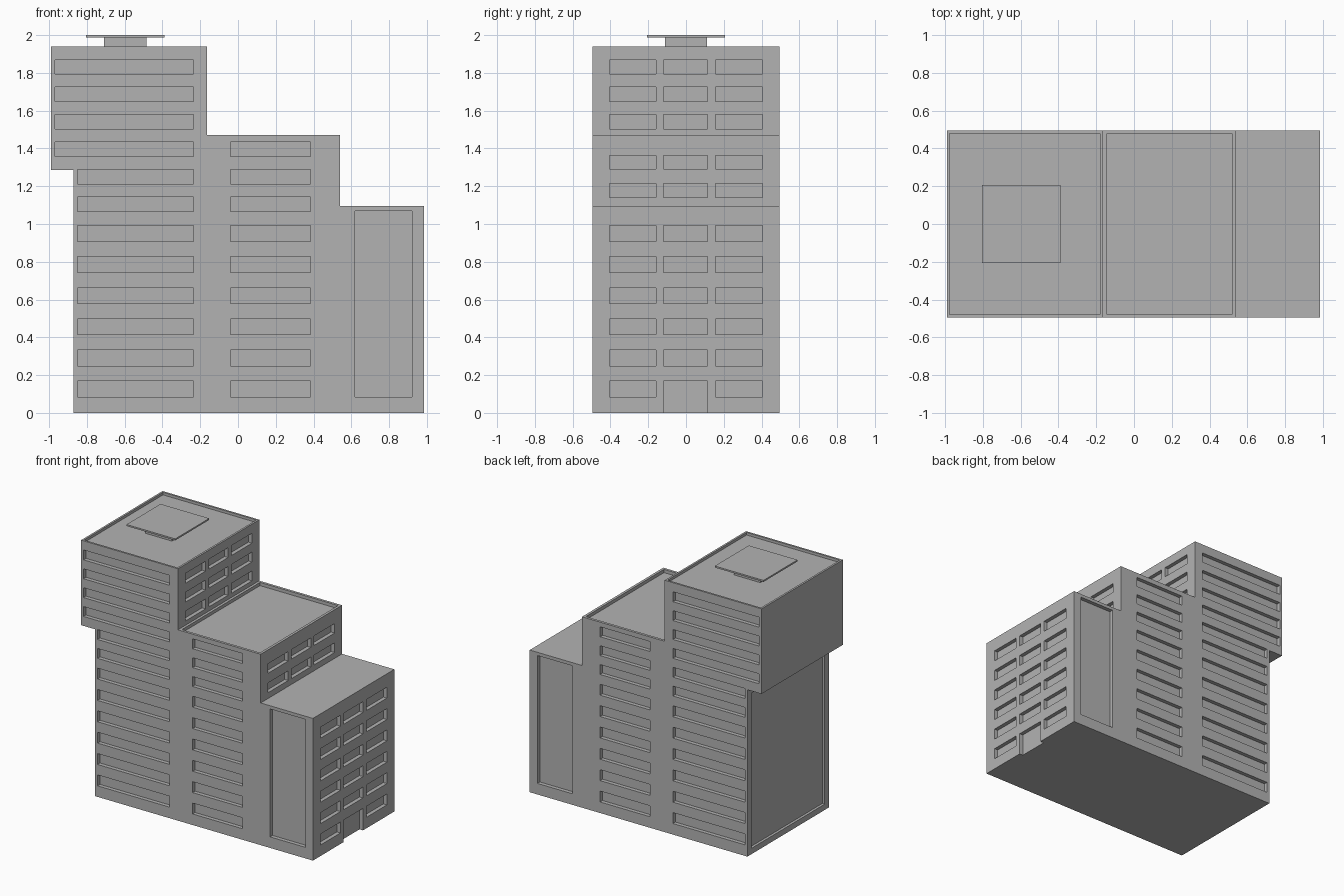
import bpy, bmesh
from mathutils import Matrix, Vector

if "Cube" in bpy.data.objects:
    bpy.data.objects.remove(bpy.data.objects["Cube"])

grey = bpy.data.materials.new("concrete_grey")
grey.use_nodes = True
colour = (0.45, 0.45, 0.45, 1)
grey.diffuse_color = colour
grey.node_tree.nodes["Principled BSDF"].inputs["Base Color"].default_value = colour

DEPTH, OUT, HALF = 0.03, 0.02, 0.495


def finish(bm, name):
    bmesh.ops.recalc_face_normals(bm, faces=bm.faces)
    mesh = bpy.data.meshes.new(name)
    bm.to_mesh(mesh)
    bm.free()
    mesh.materials.append(grey)
    obj = bpy.data.objects.new(name, mesh)
    bpy.context.collection.objects.link(obj)
    return obj


def add_box(bm, x, y, z):
    lo, hi = Vector((x[0], y[0], z[0])), Vector((x[1], y[1], z[1]))
    size = Matrix.Diagonal((*(hi - lo), 1))
    bmesh.ops.create_cube(bm, size=1, matrix=Matrix.Translation((lo + hi) / 2) @ size)


def box(name, x, y, z):
    bm = bmesh.new()
    add_box(bm, x, y, z)
    return finish(bm, name)


# Stepped building body, extruded from its front outline
outline = [(-0.87, 0), (0.985, 0), (0.985, 1.095), (0.54, 1.095), (0.54, 1.47),
           (-0.165, 1.47), (-0.165, 1.94), (-0.99, 1.94), (-0.99, 1.285), (-0.87, 1.285)]
bm = bmesh.new()
face = bm.faces.new([bm.verts.new((x, -HALF, z)) for x, z in outline])
side = bmesh.ops.extrude_face_region(bm, geom=[face])
bmesh.ops.translate(bm, vec=(0, 2 * HALF, 0),
                    verts=[v for v in side["geom"] if isinstance(v, bmesh.types.BMVert)])
body = finish(bm, "building_body")

# All recesses are gathered in one cutter
cut = bmesh.new()


def cut_front_back(x, z):
    for s in (-1, 1):
        add_box(cut, x, sorted((s * (HALF - DEPTH), s * (HALF + OUT))), z)


def cut_right(wall, y, z):
    add_box(cut, (wall - DEPTH, wall + OUT), y, z)


# Ribbon windows on front and back
lower_rows = [(0.085 + 0.1645 * i, 0.169 + 0.1645 * i) for i in range(6)]
upper_rows = [(1.067 + 0.1453 * i, 1.143 + 0.1453 * i) for i in range(6)]
for i, row in enumerate(lower_rows + upper_rows):
    cut_front_back((-0.97 if i > 7 else -0.85, -0.235), row)
    if i < 9:
        cut_front_back((-0.04, 0.385), row)

# Tall panel on front and back of the low wing
cut_front_back((0.62, 0.92), (0.085, 1.07))

# Windows in three columns on each stepped end wall, with a door at the ground
columns = [(-0.405, -0.16), (-0.12, 0.115), (0.155, 0.405)]
walls = [(0.985, lower_rows),
         (0.54, [(1.14, 1.215), (1.29, 1.363)]),
         (-0.165, upper_rows[3:])]
for wall, rows in walls:
    for j, y in enumerate(columns):
        for row in rows:
            door = j == 1 and row == lower_rows[0]
            cut_right(wall, y, (-OUT, row[1]) if door else row)

# Large panel under the overhang
add_box(cut, (-0.87 - OUT, -0.87 + DEPTH - 0.01), (-0.445, 0.445), (0.045, 1.24))

# Sunken roofs behind low parapets
add_box(cut, (-0.975, -0.18), (-0.48, 0.48), (1.92, 1.96))
add_box(cut, (-0.145, 0.52), (-0.475, 0.475), (1.445, 1.49))

cutter = finish(cut, "recess_cutter")
cutter.hide_render = True
mod = body.modifiers.new("recesses", "BOOLEAN")
mod.operation, mod.solver, mod.object = "DIFFERENCE", "EXACT", cutter
bpy.context.view_layer.objects.active = body
bpy.ops.object.modifier_apply(modifier=mod.name)
bpy.data.objects.remove(cutter)

# Roof vent with flat cap
box("roof_vent", (-0.71, -0.485), (-0.11, 0.11), (1.915, 1.99))
box("roof_vent_cap", (-0.805, -0.39), (-0.207, 0.207), (1.988, 2.0))
